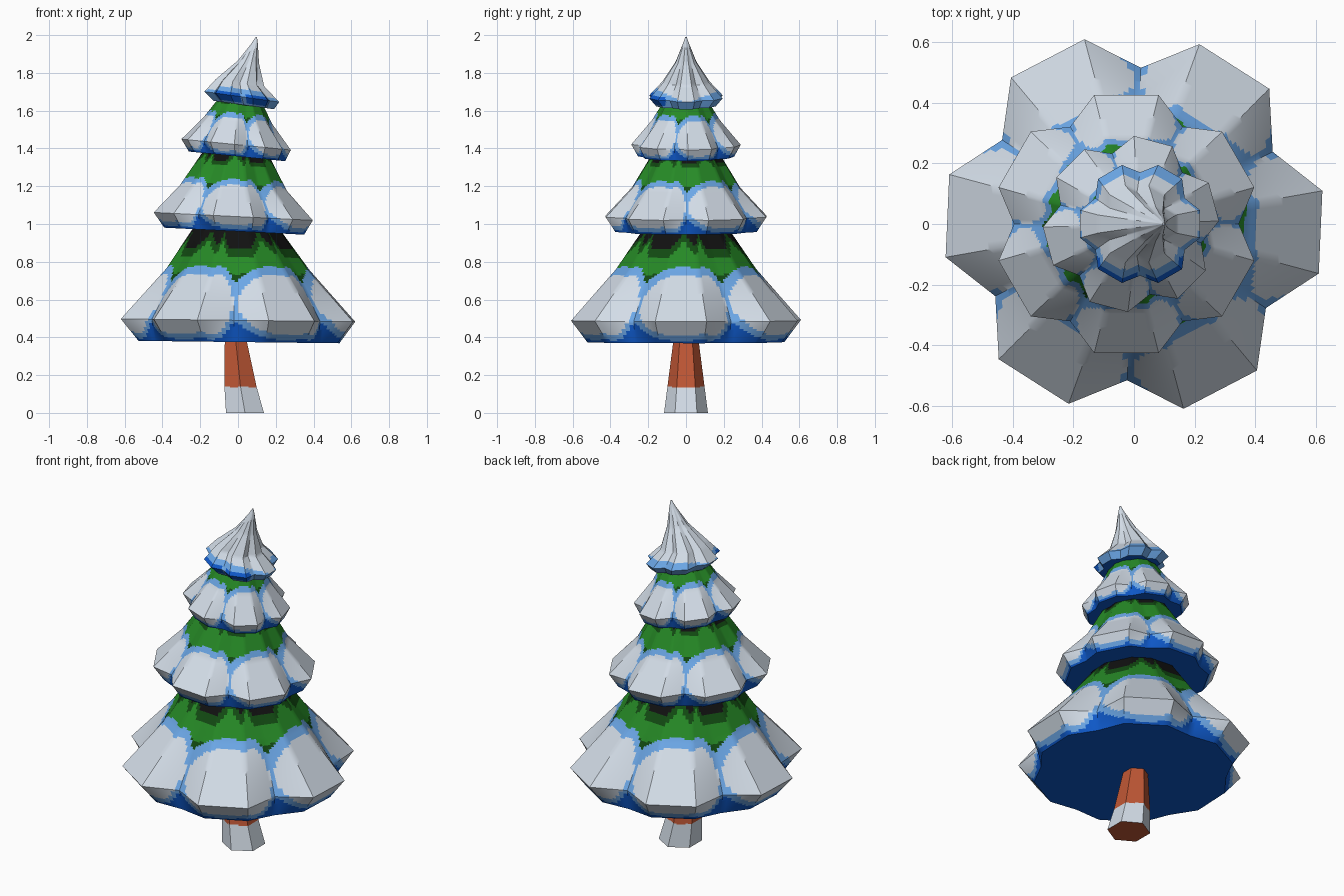
import bpy, bmesh, math
from mathutils import Vector

if "Cube" in bpy.data.objects:
    bpy.data.objects.remove(bpy.data.objects["Cube"])


def lin(c):
    c /= 255
    return c / 12.92 if c < 0.04045 else ((c + 0.055) / 1.055) ** 2.4


def material(name, r, g, b):
    m = bpy.data.materials.new(name)
    m.diffuse_color = (lin(r), lin(g), lin(b), 1)
    m.use_nodes = True
    m.node_tree.nodes["Principled BSDF"].inputs["Base Color"].default_value = m.diffuse_color
    return m


MATS = [material("snow_white", 218, 228, 239), material("ice_blue", 108, 168, 232),
        material("deep_blue", 14, 88, 200), material("leaf_green", 38, 138, 38),
        material("dark_green", 18, 75, 18), material("shadow_black", 17, 17, 17),
        material("bark", 192, 87, 53)]
SNOW, ICE, BLUE, GREEN, DARK, BLACK, BARK = range(7)


def finish(bm, name):
    bmesh.ops.recalc_face_normals(bm, faces=bm.faces)
    me = bpy.data.meshes.new(name)
    for f in bm.faces:
        f.smooth = True
    bm.to_mesh(me)
    bm.free()
    for m in MATS:
        me.materials.append(m)
    me.set_sharp_from_angle(angle=math.radians(35))
    bpy.context.collection.objects.link(bpy.data.objects.new(name, me))


def loft(name, rings, point, angles, sub, step, colour, tilt=0.0):
    """Skin facetted rings (z, lobe r, notch r, centre x), cut finely so colours can follow curves."""
    n = len(angles)
    # control corners of each ring
    ctrl = [[Vector(point(ring, k)) for k in range(n)] for ring in rings]
    rows = []
    for i in range(len(rings) - 1):
        cnt = max(1, round((ctrl[i + 1][0] - ctrl[i][0]).length / step))
        for s in range(cnt + (i == len(rings) - 2)):
            rows.append([ctrl[i][k].lerp(ctrl[i + 1][k], s / cnt) for k in range(n)])
    bm = bmesh.new()
    data, verts = [], []
    for row in rows:
        vr, dr = [], []
        for k in range(n):
            a0, a1 = angles[k], angles[(k + 1) % n]
            for s in range(sub):
                t = s / sub
                p = row[k].lerp(row[(k + 1) % n], t)
                dr.append(((a0 + (a1 - a0) * t), p.copy()))
                p.z -= tilt * (p.x - rings[0][3])
                vr.append(bm.verts.new(p))
        verts.append(vr)
        data.append(dr)
    m = n * sub
    for j in range(len(verts) - 1):
        for k in range(m):
            l = (k + 1) % m
            f = bm.faces.new((verts[j][k], verts[j][l], verts[j + 1][l], verts[j + 1][k]))
            a = (data[j][k][0] + data[j][l][0]) / 2
            f.material_index = colour(a, (data[j][k][1] + data[j + 1][l][1]) / 2)
    cap = bm.faces.new(verts[0])
    cap.material_index = BARK if name == "trunk" else BLUE
    bm.faces.new(verts[-1])
    finish(bm, name)


def tier(name, rings, spin, half, colour, tilt):
    """Six-lobed skirt: each lobe has one notch point and two outer corners."""
    def point(ring, k):
        z, rl, rn, cx = ring
        r = rn if k % 3 == 0 else rl
        a = math.radians(spin + 60 * (k // 3) + (-30, -half, half)[k % 3])
        return (cx + r * math.cos(a), r * math.sin(a), z)
    w = half / 30
    loft(name, rings, point, [-1, -w, w] * 6, 8, 0.011, colour, tilt)


def snow_rule(zc, up, down, zb, rise):
    """Snow oval on each lobe, icy rim, blue below, greens fading to black above."""
    def rule(a, p):
        a = min(abs(a), 1.0)
        z = p.z
        h = up if z > zc else down
        d = math.hypot(a / 0.94, (z - zc) / h)
        if d < 1:
            return SNOW
        if d < (1.26 if z > zc else 1.17):
            return ICE
        if z < zc:
            return BLUE
        edge = zb + rise * max(0, 1 - 2.2 * a)
        if z > edge:
            return BLACK
        if z > edge - rise * 0.5 or d < 1.26 + 0.5 * max(0, a - 0.65):
            return DARK
        return GREEN
    return rule


def peak_rule(a, p):
    """Snowy tip, with an icy rim that is deepest blue on the front lobes."""
    edge = 1.668 + 0.25 * abs(p.y) * (1.3 if p.y < 0 else 1)
    if p.z > edge:
        return SNOW
    if p.y < -0.11 and 1.645 < p.z < 1.692 and abs(a) < 0.8:
        return BLUE
    return ICE


# skirts of branches, bottom to top
tier("bottom_branches", [(0.375, 0.54, 0.50, 0.005), (0.49, 0.63, 0.515, 0),
                         (0.76, 0.385, 0.36, 0), (1.0, 0.215, 0.205, -0.01)],
     -2.5, 12.5, snow_rule(0.575, 0.16, 0.16, 0.87, 0.09), 0.012)
tier("middle_branches", [(0.962, 0.385, 0.355, -0.02), (1.04, 0.438, 0.37, -0.025),
                         (1.19, 0.295, 0.27, -0.025), (1.40, 0.165, 0.155, -0.01)],
     30, 14, snow_rule(1.105, 0.105, 0.115, 1.335, 0.06), 0.05)
tier("upper_branches", [(1.358, 0.255, 0.23, -0.005), (1.42, 0.29, 0.24, -0.01),
                        (1.55, 0.18, 0.165, 0), (1.68, 0.10, 0.095, 0.015)],
     15, 13, snow_rule(1.475, 0.09, 0.095, 1.65, 0.05), 0.10)
tier("tree_top", [(1.63, 0.165, 0.14, 0.03), (1.672, 0.203, 0.17, 0.02),
                  (1.745, 0.132, 0.105, 0.01), (1.86, 0.058, 0.052, 0.055),
                  (1.96, 0.018, 0.017, 0.088), (1.999, 0.004, 0.004, 0.097)],
     0, 13, peak_rule, 0.14)


# leaning six-sided trunk with snow at its foot
def trunk_point(ring, k):
    a = math.radians(90 + 60 * k)
    return (ring[3] + ring[1] * math.cos(a), ring[1] * math.sin(a), ring[0])


def trunk_rule(a, p):
    return SNOW if p.z < 0.138 + 0.004 * math.sin(60 * p.x) else BARK


loft("trunk", [(0, 0.116, 0, 0.037), (0.14, 0.098, 0, 0.013), (0.42, 0.062, 0, -0.016)],
     trunk_point, [0] * 6, 6, 0.006, trunk_rule)
